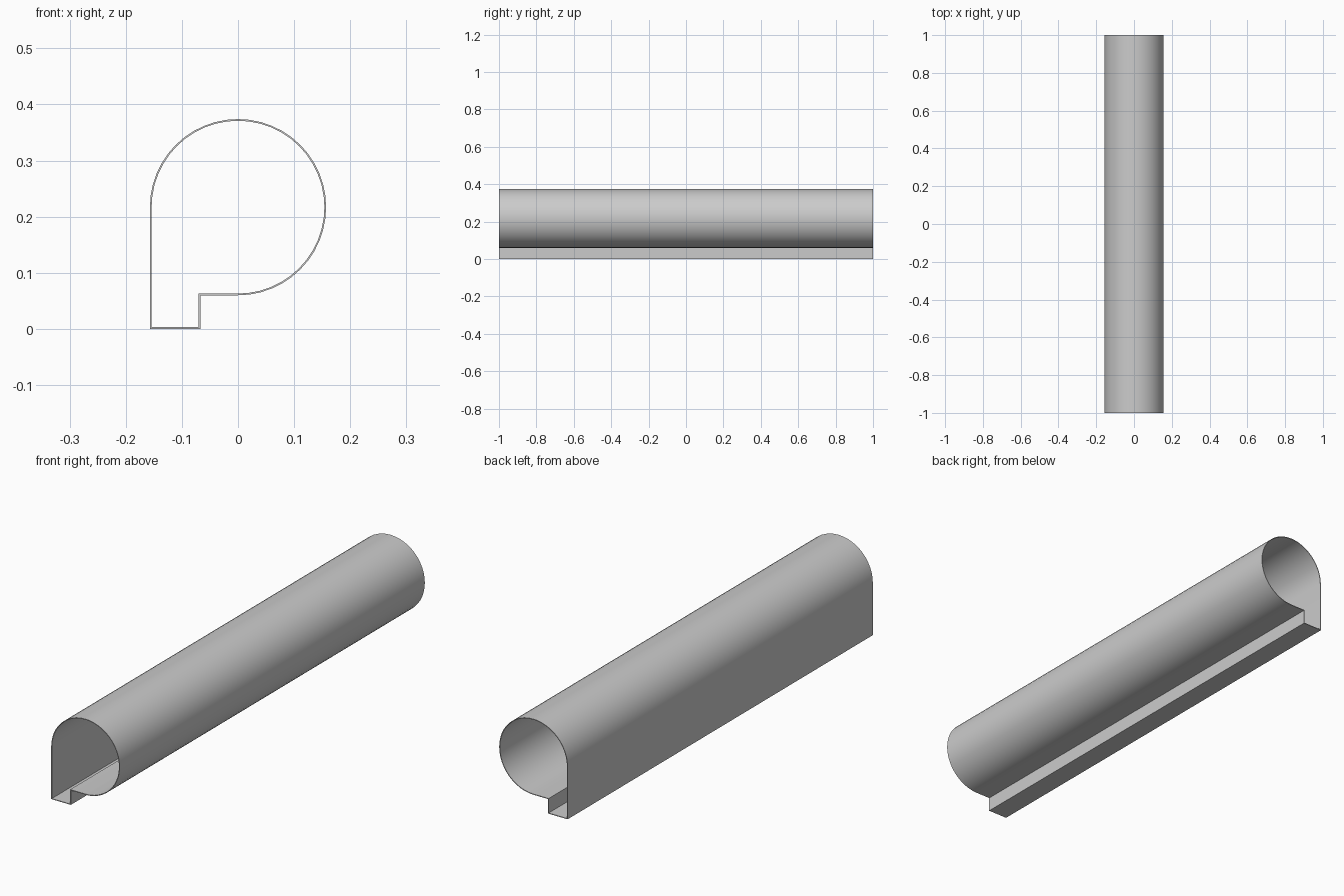
import bpy, bmesh
from math import sin, cos, pi, radians

cube = bpy.data.objects.get("Cube")
if cube:
    bpy.data.objects.remove(cube)

RADIUS, CENTRE_Z = 0.157, 0.217   # round part of the section
STEP_X = -0.067                   # outer side of the lower channel
WALL = 0.003
HALF_LENGTH = 1.0
ARC_STEPS = 36


def section(inset):
    """Outline of the housing, moved inward by the wall thickness."""
    r = RADIUS - inset
    arc = [(pi - 1.5 * pi * i / ARC_STEPS) for i in range(ARC_STEPS + 1)]
    points = [(r * cos(a), CENTRE_Z + r * sin(a)) for a in arc]
    step = STEP_X - inset
    points += [(step, CENTRE_Z - r), (step, inset), (-r, inset)]
    return points


# Grey sheet finish
grey = bpy.data.materials.new("grey_sheet")
colour = (0.6, 0.6, 0.6, 1)
grey.diffuse_color = colour
grey.use_nodes = True
grey.node_tree.nodes["Principled BSDF"].inputs["Base Color"].default_value = colour

# Thin wall section at the front, drawn as a band of quads
bm = bmesh.new()
outer, inner = [[bm.verts.new((x, -HALF_LENGTH, z)) for x, z in section(t)]
                for t in (0, WALL)]
count = len(outer)
band = []
for i in range(count):
    j = (i + 1) % count
    band.append(bm.faces.new((outer[i], outer[j], inner[j], inner[i])))

# Run the section along the full length, leaving both ends open
result = bmesh.ops.extrude_face_region(bm, geom=band, use_keep_orig=True)
moved = [v for v in result["geom"] if isinstance(v, bmesh.types.BMVert)]
bmesh.ops.translate(bm, verts=moved, vec=(0, 2 * HALF_LENGTH, 0))
bmesh.ops.recalc_face_normals(bm, faces=bm.faces)

mesh = bpy.data.meshes.new("tube_housing")
bm.to_mesh(mesh)
bm.free()
mesh.materials.append(grey)
housing = bpy.data.objects.new("tube_housing", mesh)
bpy.context.collection.objects.link(housing)

# Smooth round wall with crisp corners
bpy.ops.object.select_all(action="DESELECT")
housing.select_set(True)
bpy.context.view_layer.objects.active = housing
bpy.ops.object.shade_smooth_by_angle(angle=radians(30))
